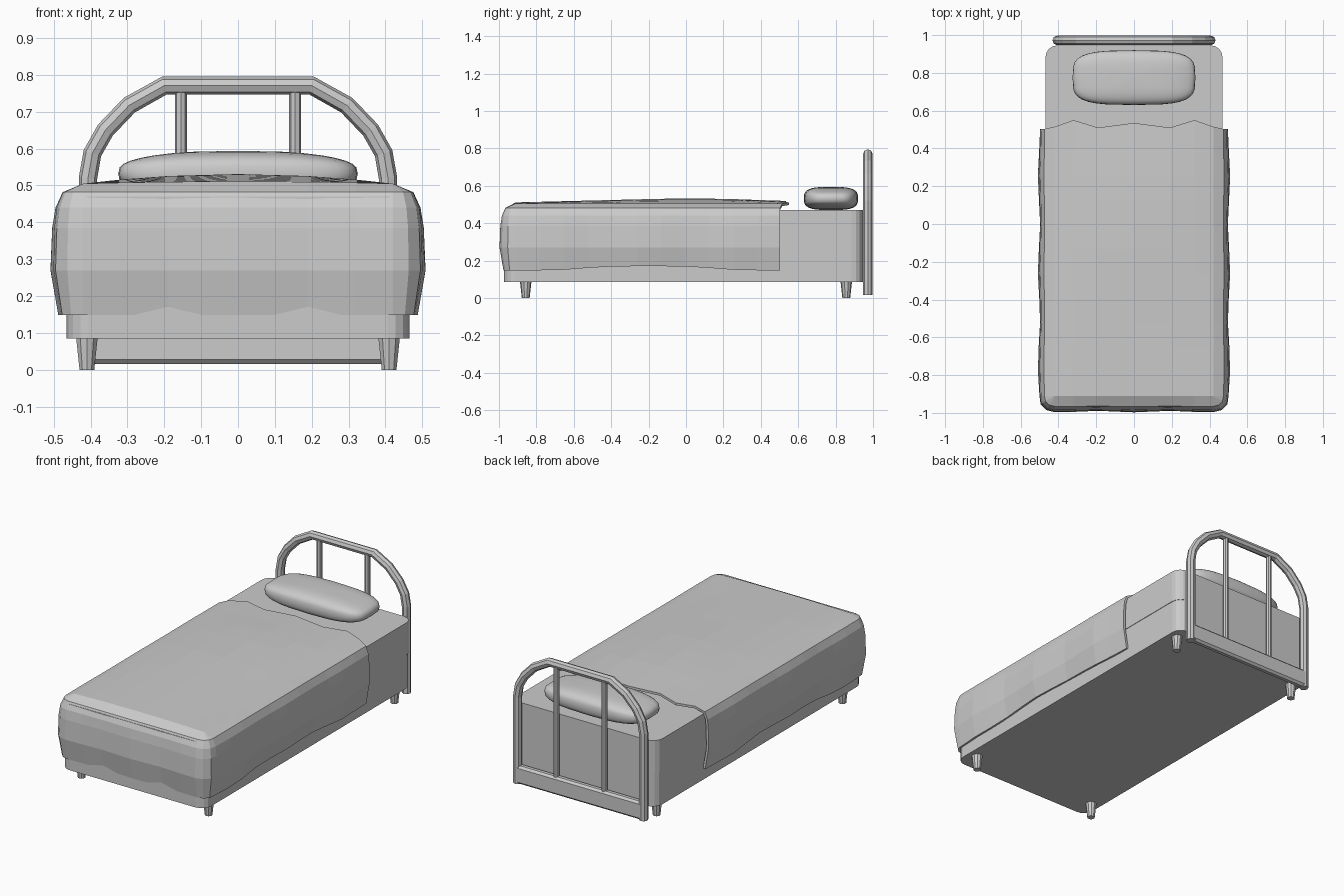
import bpy, bmesh, math
from mathutils import Vector

if "Cube" in bpy.data.objects:
    bpy.data.objects.remove(bpy.data.objects["Cube"])


def to_object(name, bm):
    me = bpy.data.meshes.new(name)
    bm.to_mesh(me)
    bm.free()
    ob = bpy.data.objects.new(name, me)
    bpy.context.collection.objects.link(ob)
    return ob


def slab(name, lo, hi, radius):
    """Box with rounded vertical corners."""
    bm = bmesh.new()
    bmesh.ops.create_cube(bm, size=1)
    for v in bm.verts:
        v.co = Vector([(a + b) / 2 + c * (b - a) for a, b, c in zip(lo, hi, v.co)])
    edges = [e for e in bm.edges if abs(e.verts[0].co.z - e.verts[1].co.z) > 0.01]
    bmesh.ops.bevel(bm, geom=edges, offset=radius, segments=4, profile=0.5, affect='EDGES')
    return to_object(name, bm)


def cone(name, x, y, z0, z1, r0, r1, sides=8):
    bpy.ops.mesh.primitive_cone_add(vertices=sides, radius1=r0, radius2=r1, depth=z1 - z0,
                                    location=(x, y, (z0 + z1) / 2))
    bpy.context.object.name = name


# Base and mattress
slab("bed_base", (-0.465, -0.972, 0.085), (0.465, 0.945, 0.28), 0.06)
slab("mattress", (-0.468, -0.972, 0.28), (0.468, 0.945, 0.47), 0.06)

# Feet
for x in (-0.41, 0.41):
    for y in (-0.857, 0.857):
        cone("foot", x, y, 0, 0.09, 0.021, 0.031, 10)

# Headboard arch
half = [(0.407, 0.015), (0.407, 0.52), (0.395, 0.588), (0.36, 0.65), (0.295, 0.718), (0.2, 0.771)]
path = half + [(-x, z) for x, z in reversed(half)]
cu = bpy.data.curves.new("headboard_arch", 'CURVE')
cu.dimensions = '3D'
cu.bevel_depth = 0.025
cu.bevel_resolution = 2
cu.use_fill_caps = True
sp = cu.splines.new('POLY')
sp.points.add(len(path) - 1)
for p, (x, z) in zip(sp.points, path):
    p.co = (x, 0.972, z, 1)
sp.use_smooth = False
arch = bpy.data.objects.new("headboard_arch", cu)
bpy.context.collection.objects.link(arch)
bpy.context.view_layer.objects.active = arch
arch.select_set(True)
bpy.ops.object.convert(target='MESH')

# Headboard bars and bottom rail
for x in (-0.155, 0.155):
    cone("headboard_bar", x, 0.972, 0.1, 0.765, 0.016, 0.016)
bm = bmesh.new()
bmesh.ops.create_cube(bm, size=1)
for v in bm.verts:
    v.co = Vector((v.co.x * 0.81, 0.972 + v.co.y * 0.044, 0.068 + v.co.z * 0.105))
bmesh.ops.bevel(bm, geom=[e for e in bm.edges if abs(e.verts[0].co.x - e.verts[1].co.x) > 0.1],
                offset=0.012, segments=1, affect='EDGES')
to_object("headboard_rail", bm)

# Pillow: superellipsoid, thinner towards its ends
bm = bmesh.new()
bmesh.ops.create_uvsphere(bm, u_segments=32, v_segments=16, radius=1)


def spow(a, e):
    return math.copysign(abs(a) ** e, a)


for v in bm.verts:
    r = math.hypot(v.co.x, v.co.y)
    a = math.atan2(v.co.y, v.co.x)
    k = spow(r, 0.6)
    x, y = k * spow(math.cos(a), 0.5), k * spow(math.sin(a), 0.5)
    z = spow(v.co.z, 0.65) * (1 - 0.2 * x * x)
    v.co = Vector((0.325 * x, 0.775 + 0.145 * y * (1 - 0.06 * x * x), 0.532 + 0.062 * z))
pillow = to_object("pillow", bm)
for p in pillow.data.polygons:
    p.use_smooth = True

# Blanket: top grid, then a draped skirt around both sides and the front
xs = [-0.42, -0.32, -0.19, 0, 0.19, 0.32, 0.42]
head = [0.515, 0.55, 0.51, 0.535, 0.51, 0.55, 0.515]
ys = [-0.91 + i * 0.1295 for i in range(12)]
bm = bmesh.new()
grid = []
for j, y in enumerate(ys):
    row = []
    for x, hy in zip(xs, head):
        yy = hy if j == len(ys) - 1 else y
        rise = 0.006 + 0.02 * min(1, (y + 0.91) / 0.8) - 0.012 * max(0, y - 0.2) / 0.31
        z = 0.505 + rise * (1 - (x / 0.42) ** 2)
        row.append(bm.verts.new((x, yy, z)))
    grid.append(row)
for a, b in zip(grid, grid[1:]):
    for i in range(len(xs) - 1):
        bm.faces.new((a[i], a[i + 1], b[i + 1], b[i]))
outline = [(r[0], 180) for r in reversed(grid)]
outline += [(grid[0][0], 210), (grid[0][0], 240), (grid[0][0], 270)]
outline += [(v, 270) for v in grid[0][1:]]
outline += [(grid[0][-1], 300), (grid[0][-1], 330), (grid[0][-1], 360)]
outline += [(r[-1], 360) for r in grid[1:]]
prev = [v for v, _ in outline]
for off, z in ((0.055, 0.482), (0.073, 0.44), (0.08, 0.385), (0.083, 0.27), (0.062, 0.148)):
    ring = []
    for v, ang in outline:
        t = math.radians(ang)
        wave = -0.006 * math.cos(4 * math.pi * v.co.y) if ang in (180, 360) else \
            0.004 * math.cos(v.co.x * 16)
        d = off + wave * min(1, (0.5 - z) * 6)
        zz = z
        if z < 0.2 and ang in (180, 360):
            zz += 0.022 * math.exp(-((v.co.y + 0.2) / 0.38) ** 4)
        y = v.co.y - (0.012 if v.co.y > 0.5 else 0)
        ring.append(bm.verts.new((v.co.x + d * math.cos(t), y + d * math.sin(t), zz)))
    for i in range(len(ring) - 1):
        f = [prev[i], prev[i + 1], ring[i + 1], ring[i]]
        bm.faces.new(list(dict.fromkeys(f)))
    prev = ring
bmesh.ops.recalc_face_normals(bm, faces=bm.faces)
bm.faces.ensure_lookup_table()
if bm.faces[0].normal.z < 0:
    bmesh.ops.reverse_faces(bm, faces=bm.faces)
blanket = to_object("blanket", bm)
sol = blanket.modifiers.new("thickness", 'SOLIDIFY')
sol.thickness = 0.014
sol.offset = -1
